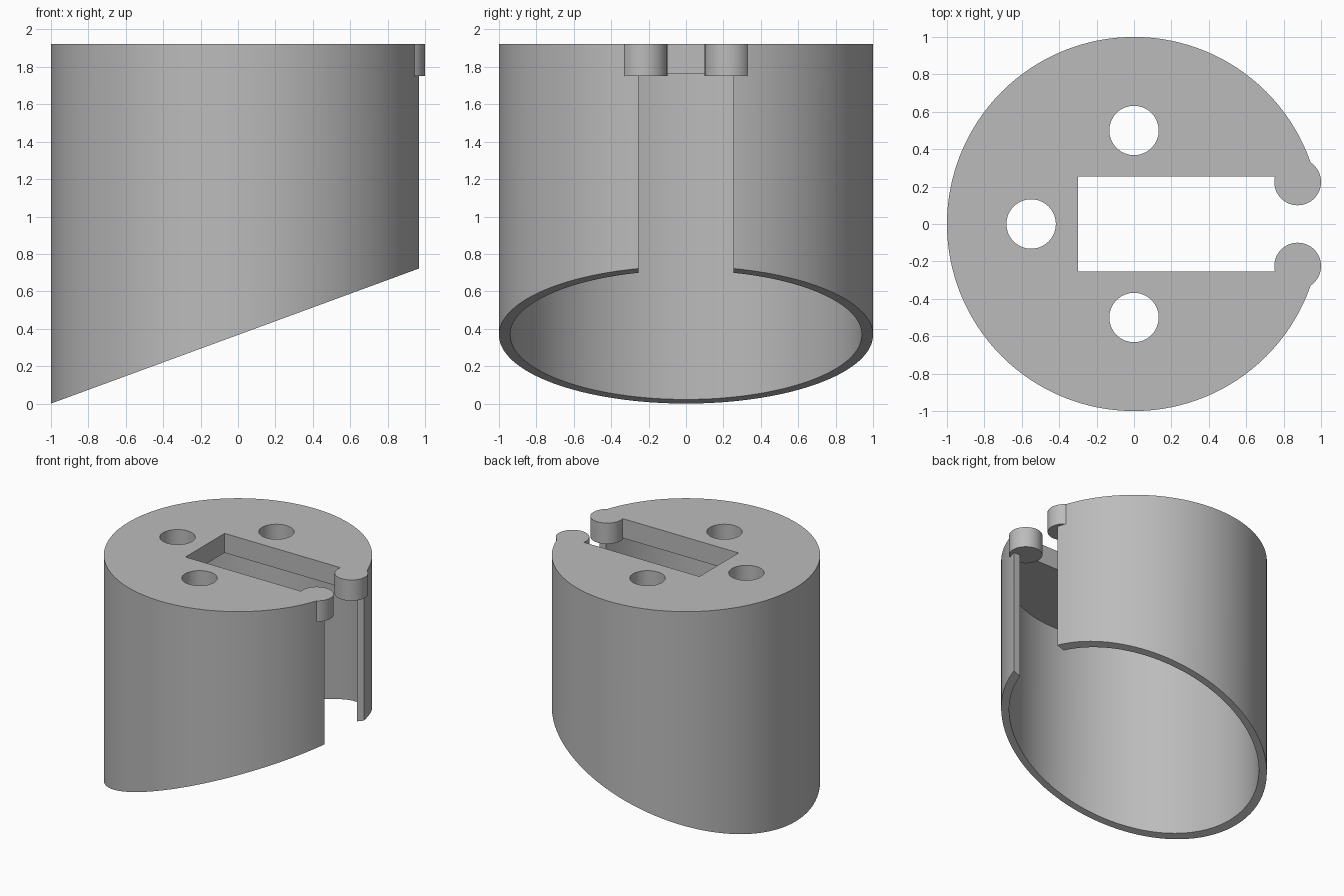
import bpy
import bmesh
import math

TOP = 1.923          # top face
UNDER = 1.763        # underside of the top plate
KNOB_LOW = 1.752     # underside of the rounded lips
SLOPE = 0.367        # rise of the slanted rim per unit of x
SLOT = 0.254         # half width of the slot

cube = bpy.data.objects.get("Cube")
if cube:
    bpy.data.objects.remove(cube, do_unlink=True)

grey = bpy.data.materials.new("plain grey")
grey.use_nodes = True
colour = (0.5, 0.5, 0.5, 1)
grey.diffuse_color = colour
grey.node_tree.nodes["Principled BSDF"].inputs["Base Color"].default_value = colour


def prism(name, outline, direction):
    """Extrude a closed outline of points along a direction."""
    bm = bmesh.new()
    face = bm.faces.new([bm.verts.new(p) for p in outline])
    moved = bmesh.ops.extrude_face_region(bm, geom=[face])["geom"]
    bmesh.ops.translate(bm, vec=direction,
                        verts=[v for v in moved if isinstance(v, bmesh.types.BMVert)])
    bmesh.ops.recalc_face_normals(bm, faces=bm.faces)
    mesh = bpy.data.meshes.new(name)
    bm.to_mesh(mesh)
    bm.free()
    mesh.materials.append(grey)
    obj = bpy.data.objects.new(name, mesh)
    bpy.context.collection.objects.link(obj)
    return obj


def cylinder(name, x, y, radius, low, high, sides):
    ring = [(x + radius * math.cos(math.tau * i / sides),
             y + radius * math.sin(math.tau * i / sides), low) for i in range(sides)]
    return prism(name, ring, (0, 0, high - low))


def combine(target, tool, operation):
    """Apply a boolean and discard the tool."""
    mod = target.modifiers.new(operation, "BOOLEAN")
    mod.operation = operation
    mod.solver = "EXACT"
    mod.object = tool
    bpy.ops.object.select_all(action="DESELECT")
    bpy.context.view_layer.objects.active = target
    target.select_set(True)
    bpy.ops.object.modifier_apply(modifier=mod.name)
    bpy.data.objects.remove(tool, do_unlink=True)


# Round cap body, hollow below the top plate
body = cylinder("slotted_cap", 0, 0, 1, 0, TOP, 128)
cutters = [cylinder("cavity", 0, 0, 0.94, -1, UNDER, 128)]

# Slanted lower rim
cutters.append(prism("slant", [(-1.5, -2, -0.5 * SLOPE), (1.5, -2, 2.5 * SLOPE),
                               (1.5, -2, -2), (-1.5, -2, -2)], (0, 4, 0)))

# Slot through the plate and down the side wall
cutters.append(prism("slot", [(-0.3, -SLOT, -1), (2, -SLOT, -1),
                              (2, SLOT, -1), (-0.3, SLOT, -1)], (0, 0, 4)))

# Three round holes in the plate
for x, y in ((0, 0.5), (0, -0.5), (-0.55, 0)):
    cutters.append(cylinder("hole", x, y, 0.132, 1, 3, 64))

for cutter in cutters:
    combine(body, cutter, "DIFFERENCE")

# Rounded lips on both sides of the slot mouth
for side in (-1, 1):
    lip = cylinder("lip", 0.875, side * 0.225, 0.125, KNOB_LOW, TOP, 64)
    combine(body, lip, "UNION")

bpy.ops.object.shade_smooth_by_angle(angle=math.radians(30))
